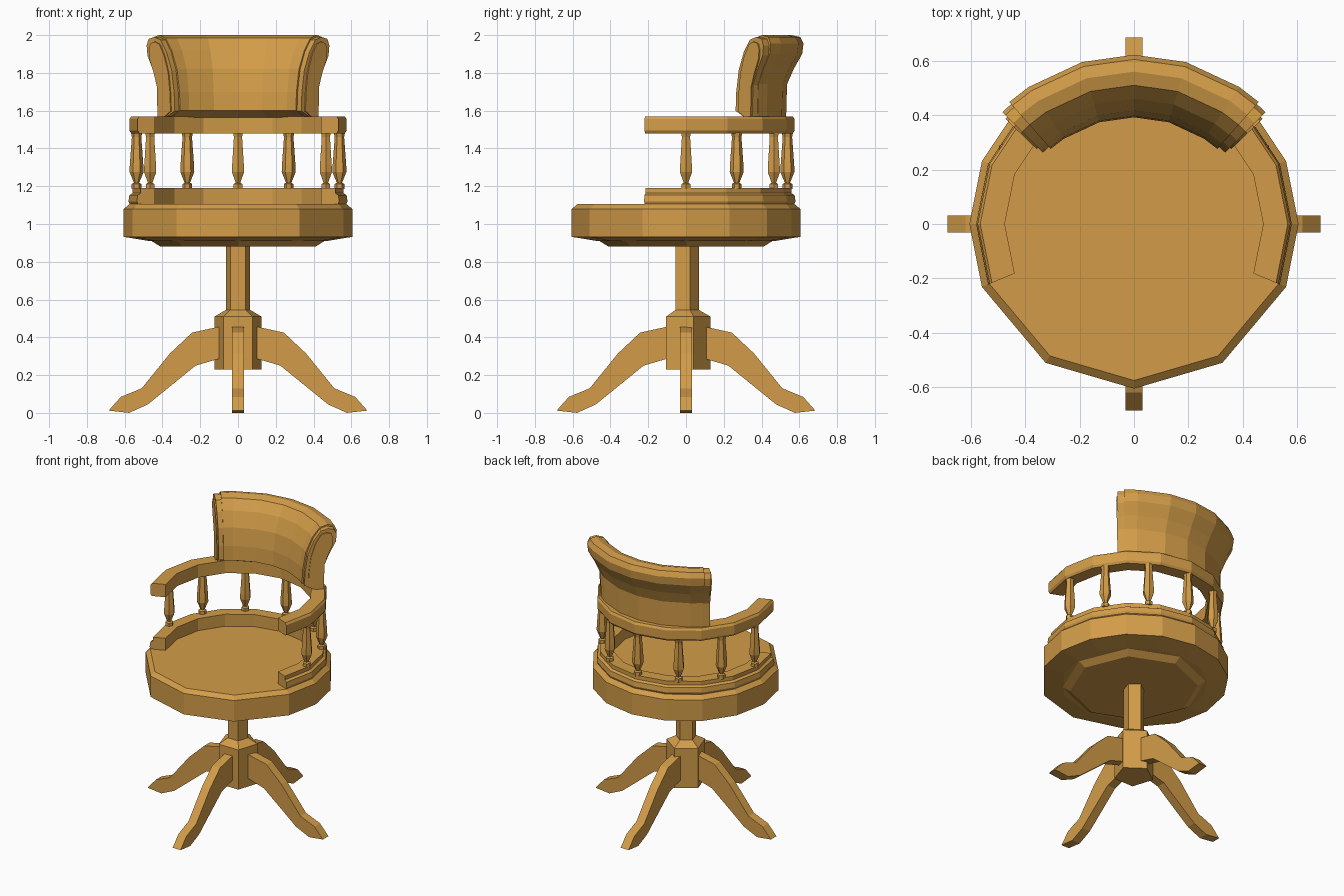
import bpy, bmesh
from math import cos, sin, radians, pi

if "Cube" in bpy.data.objects:
    bpy.data.objects.remove(bpy.data.objects["Cube"], do_unlink=True)

COLOUR = (0.65, 0.335, 0.066, 1)
wood = bpy.data.materials.new("honey_wood")
wood.use_nodes = True
wood.diffuse_color = COLOUR
wood.node_tree.nodes["Principled BSDF"].inputs["Base Color"].default_value = COLOUR


def loft(name, rings, closed=True):
    """Skin a list of equal-length closed rings and cap both ends."""
    bm = bmesh.new()
    loops = [[bm.verts.new(p) for p in ring] for ring in rings]
    n = len(loops[0])
    for a, b in zip(loops, loops[1:]):
        for i in range(n):
            j = (i + 1) % n
            bm.faces.new((a[i], a[j], b[j], b[i]))
    bm.faces.new(loops[0])
    bm.faces.new(loops[-1])
    bmesh.ops.recalc_face_normals(bm, faces=bm.faces)
    mesh = bpy.data.meshes.new(name)
    bm.to_mesh(mesh)
    bm.free()
    mesh.materials.append(wood)
    obj = bpy.data.objects.new(name, mesh)
    bpy.context.collection.objects.link(obj)
    return obj


def turned(name, profile, sides, x=0, y=0, start=pi / 2):
    """Turned part from (radius, height) pairs."""
    angles = [start + 2 * pi * i / sides for i in range(sides)]
    return loft(name, [[(x + r * cos(a), y + r * sin(a), z) for a in angles]
                       for r, z in profile])


def swept(name, profile, degrees, cy=0):
    """Sweep a (radius, height) cross-section around an arc."""
    return loft(name, [[(r * cos(radians(d)), cy + r * sin(radians(d)), z)
                        for r, z in profile] for d in degrees])


def shrink(profile, margin):
    """Move a cross-section inwards at its top, front and back."""
    rs = [r for r, z in profile]
    mid = (min(rs) + max(rs)) / 2
    k = 1 - 2 * margin / (max(rs) - min(rs))
    base = min(z for r, z in profile)
    top = max(z for r, z in profile)
    kz = 1 - margin / (top - base)
    return [(mid + (r - mid) * k, base + (z - base) * kz) for r, z in profile]


# Pedestal: five-sided hub and column
turned("pedestal_hub", [(0.13, 0.23), (0.13, 0.51), (0.068, 0.545)], 5)
turned("pedestal_column", [(0.068, 0.5), (0.068, 0.9)], 5)

# Four curved legs
leg_shape = [(0.04, 0.46), (0.106, 0.455), (0.243, 0.425), (0.36, 0.315),
             (0.51, 0.13), (0.62, 0.085), (0.685, 0.012), (0.577, 0.0),
             (0.477, 0.045), (0.28, 0.205), (0.225, 0.25), (0.106, 0.285),
             (0.04, 0.285)]
for i, side in enumerate(("left", "back", "right", "front")):
    leg = loft(side + "_leg", [[(x, y, z) for x, z in leg_shape]
                               for y in (-0.031, 0.031)])
    leg.rotation_euler.z = i * pi / 2

# Seat: round back, broader facets at the front
seat_angles = [i * 22.5 for i in range(-1, 10)] + [237.5, 270, 302.5]
seat_rings = [(0.47, 0.91), (0.605, 0.932), (0.605, 1.08), (0.575, 1.105)]
loft("seat", [[(r * cos(radians(d)), r * sin(radians(d)), z)
               for d in seat_angles] for r, z in seat_rings])
turned("seat_underside_panel", [(0.466, 0.915), (0.41, 0.88)], 8)

# Lower moulding and arm rail
rail_angles = [i * 22.5 for i in range(-1, 10)]
swept("lower_rail", [(0.475, 1.1), (0.475, 1.19), (0.558, 1.19), (0.558, 1.163),
                     (0.575, 1.153), (0.58, 1.12), (0.57, 1.1)], rail_angles)
swept("arm_rail", [(0.475, 1.48), (0.475, 1.57), (0.565, 1.57), (0.575, 1.555),
                   (0.575, 1.495), (0.565, 1.48)], rail_angles)

# Seven turned spindles
spindle = [(0.026, 1.185), (0.026, 1.212), (0.014, 1.218), (0.037, 1.275),
           (0.036, 1.31), (0.025, 1.46), (0.03, 1.485)]
for i in range(7):
    a = i * pi / 6
    turned("spindle_%d" % (i + 1), spindle, 6, 0.537 * cos(a), 0.537 * sin(a), a)

# Padded backrest with a top that rolls backwards
rest = [(0.535, 1.565), (0.462, 1.6), (0.467, 1.7), (0.487, 1.82),
        (0.53, 1.92), (0.58, 1.985), (0.63, 2.0), (0.675, 1.99),
        (0.692, 1.955), (0.685, 1.9), (0.64, 1.82), (0.605, 1.74), (0.6, 1.565)]
CY = -0.07
swept("backrest", rest, [48.5, 56, 74, 90, 106, 124, 131.5], CY)

# Stepped scroll ends on each side of the backrest
for side, sign in (("left", -1), ("right", 1)):
    swept(side + "_scroll_end", shrink(rest, 0.01),
          [90 + sign * 41.4, 90 + sign * 45.2], CY)
    swept(side + "_scroll_core", shrink(rest, 0.035),
          [90 + sign * 45, 90 + sign * 46], CY)
